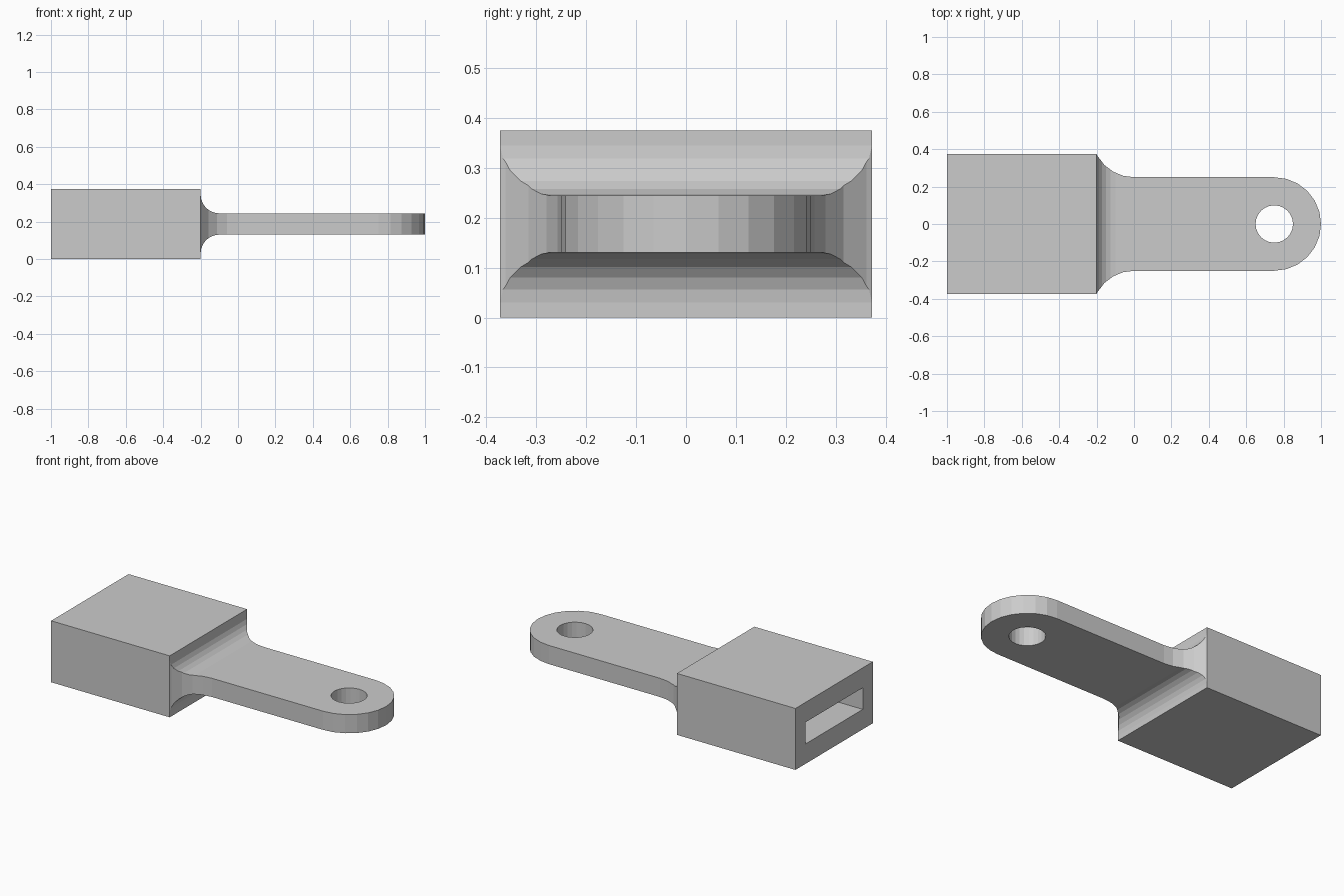
import bpy
import bmesh
from math import sin, cos, pi, radians
from mathutils import Matrix

cube = bpy.data.objects.get("Cube")
if cube:
    bpy.data.objects.remove(cube, do_unlink=True)

HALF_W, HEIGHT, SHOULDER = 0.373, 0.375, -0.2
MID = HEIGHT / 2
TAB_R, TAB_T = 0.25, 0.057
TIP_X, HOLE_R = 0.75, 0.1

grey = bpy.data.materials.new("light grey")
grey.use_nodes = True
GREY = (0.6, 0.6, 0.6, 1)
grey.diffuse_color = GREY
grey.node_tree.nodes["Principled BSDF"].inputs["Base Color"].default_value = GREY


def prism(name, points, axis, low, high):
    """Extrude a closed profile along y (x, z points) or z (x, y points)."""
    def place(a, b, c):
        return (a, c, b) if axis == "y" else (a, b, c)
    bm = bmesh.new()
    face = bm.faces.new([bm.verts.new(place(a, b, low)) for a, b in points])
    new = bmesh.ops.extrude_face_region(bm, geom=[face])["geom"]
    step = place(0, 0, high - low)
    bmesh.ops.translate(bm, vec=step, verts=[v for v in new if isinstance(v, bmesh.types.BMVert)])
    bmesh.ops.recalc_face_normals(bm, faces=bm.faces)
    mesh = bpy.data.meshes.new(name)
    bm.to_mesh(mesh)
    bm.free()
    mesh.materials.append(grey)
    obj = bpy.data.objects.new(name, mesh)
    bpy.context.collection.objects.link(obj)
    return obj


def block(name, x0, x1, half_y, half_z):
    outline = [(x0, -half_y), (x1, -half_y), (x1, half_y), (x0, half_y)]
    return prism(name, outline, "z", MID - half_z, MID + half_z)


def combine(target, tool, operation):
    """Apply a boolean and discard the tool."""
    mod = target.modifiers.new(operation.lower(), "BOOLEAN")
    mod.operation, mod.solver, mod.object = operation, "EXACT", tool
    bpy.context.view_layer.objects.active = target
    bpy.ops.object.modifier_apply(modifier=mod.name)
    bpy.data.objects.remove(tool, do_unlink=True)


def arc(cx, cy, r, degrees):
    return [(cx + r * cos(radians(a)), cy + r * sin(radians(a))) for a in degrees]


def mirrored(half, centre=0):
    """Close an upper half outline with its reflection."""
    return half + [(x, 2 * centre - y) for x, y in reversed(half)]


# Tab outline from above: flared shoulder, straight sides, round tip
flare_r = 0.224
flare = arc(0, TAB_R + flare_r, flare_r, (206.8, 210, 225, 240, 255, 270))
flare[0] = (SHOULDER, HALF_W)
tip = arc(TIP_X, 0, TAB_R, range(90, 0, -15))
half = [(SHOULDER - 0.1, HALF_W)] + flare + tip
plan = half + [(1, 0)] + [(x, -y) for x, y in reversed(half)]
tab = prism("tab", plan, "z", 0, HEIGHT)

# Tab outline from the side: thin plate with a fillet at the shoulder
fillet_r = 0.1
fillet = arc(SHOULDER + fillet_r, MID + TAB_T + fillet_r, fillet_r, range(180, 271, 15))
side = [(SHOULDER - 0.1, fillet[0][1])] + fillet + [(1.1, MID + TAB_T)]
combine(tab, prism("side_profile", mirrored(side, MID), "y", -0.5, 0.5), "INTERSECT")

# Round hole in the tip
hole = prism("hole", arc(TIP_X, 0, HOLE_R, range(0, 360, 15)), "z", -0.1, 0.5)
combine(tab, hole, "DIFFERENCE")

# Block with a blind slot in its end, joined to the tab
body = block("slotted_block_with_tab", -1, SHOULDER, HALF_W, MID)
combine(body, tab, "UNION")
combine(body, block("slot", -1.1, -0.4, 0.276, 0.066), "DIFFERENCE")
